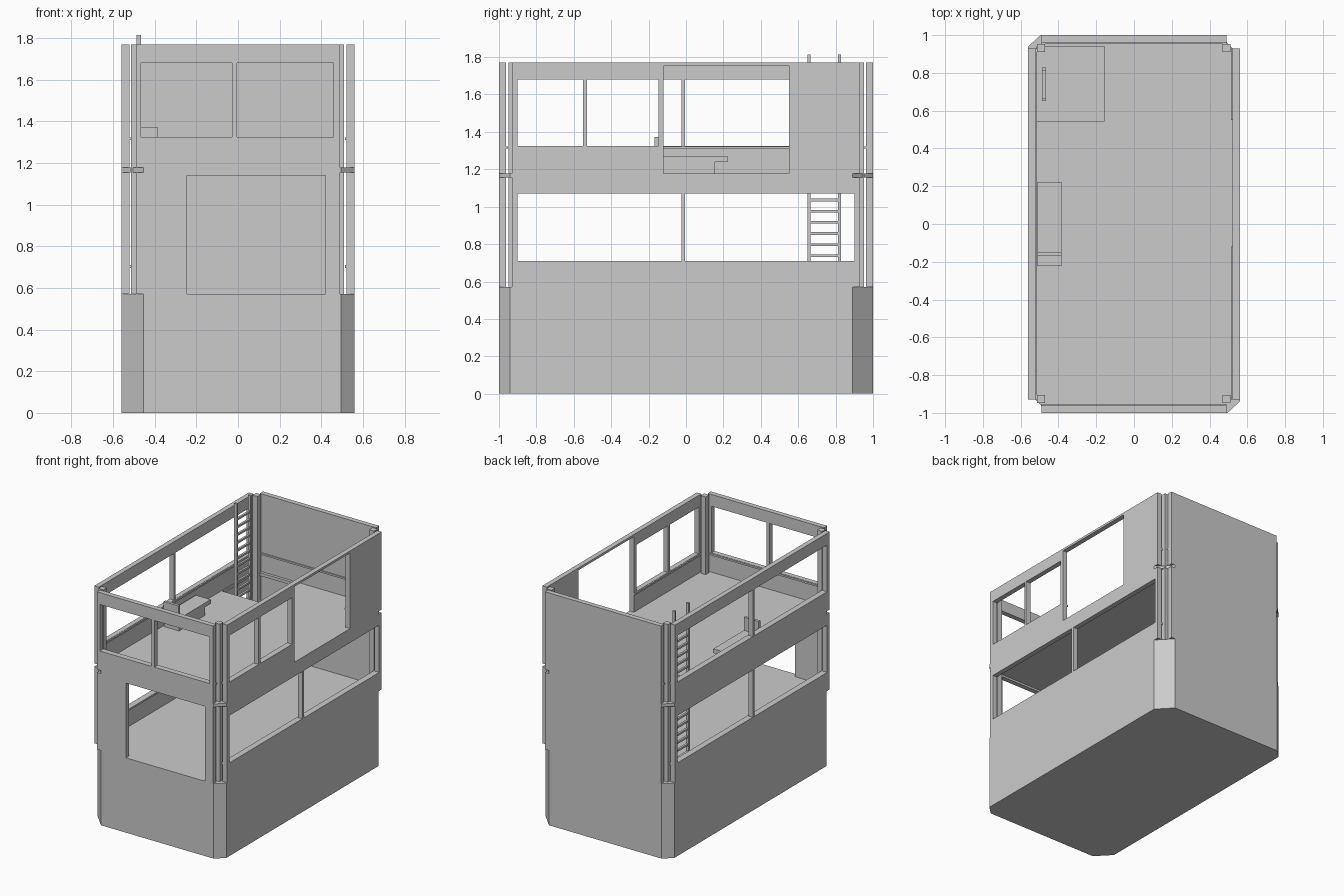
import bpy
import bmesh
from mathutils import Vector

if "Cube" in bpy.data.objects:
    bpy.data.objects.remove(bpy.data.objects["Cube"])

grey = bpy.data.materials.new("plain_grey")
grey.use_nodes = True
grey.diffuse_color = (0.6, 0.6, 0.6, 1)
grey.node_tree.nodes["Principled BSDF"].inputs["Base Color"].default_value = (0.6, 0.6, 0.6, 1)

# Axis along which a plate is thick: (u, v, depth) -> world
MAPS = {"x": lambda u, v, w: Vector((w, u, v)),
        "y": lambda u, v, w: Vector((u, w, v)),
        "z": lambda u, v, w: Vector((u, v, w))}


def rect(u0, u1, v0, v1):
    return [(u0, v0), (u1, v0), (u1, v1), (u0, v1)]


def notched(u0, u1, v0, v1, a, b, top):
    """Rectangle with a doorway cut up from its lower edge."""
    return [(u0, v0), (a, v0), (a, top), (b, top), (b, v0),
            (u1, v0), (u1, v1), (u0, v1)]


def plate(name, axis, outline, near, far, holes=()):
    """Flat outline with holes, extruded along an axis."""
    to_world = MAPS[axis]
    bm = bmesh.new()
    edges = []
    for loop in [outline, *holes]:
        verts = [bm.verts.new(to_world(u, v, near)) for u, v in loop]
        edges += [bm.edges.new((a, b)) for a, b in zip(verts, verts[1:] + verts[:1])]
    bmesh.ops.triangle_fill(bm, edges=edges, use_beauty=True)
    extruded = bmesh.ops.extrude_face_region(bm, geom=bm.faces[:])["geom"]
    moved = [g for g in extruded if isinstance(g, bmesh.types.BMVert)]
    bmesh.ops.translate(bm, verts=moved, vec=to_world(0, 0, far - near))
    bmesh.ops.recalc_face_normals(bm, faces=bm.faces[:])
    mesh = bpy.data.meshes.new(name)
    bm.to_mesh(mesh)
    bm.free()
    mesh.materials.append(grey)
    obj = bpy.data.objects.new(name, mesh)
    bpy.context.scene.collection.objects.link(obj)
    return obj


def box(name, x, y, z):
    return plate(name, "z", rect(*x, *y), *z)


# Main levels and extents
HX, HY = 0.56, 1.0            # outer half sizes
SX, SY = 0.49, 0.93           # half widths of end and side walls
T = 0.038                     # wall thickness
BASE, SLAB0, SLAB1, TOP = 0.57, 1.155, 1.178, 1.77
LOW = (0.71, 1.07)            # lower window heights
UP = (1.325, 1.68)            # upper window heights

# Footprint: two wide and two narrow corner cuts, alternating
half = [(-0.455, -HY), (0.495, -HY), (HX, -0.94), (HX, 0.89)]
footprint = half + [(-u, -v) for u, v in half]

plate("base_block", "z", footprint, 0, BASE)
plate("upper_floor", "z", footprint, SLAB0, SLAB1,
      [rect(-0.515, -0.155, 0.545, 0.94)])

# Side walls
low_windows = [rect(-0.9, -0.025, *LOW), rect(-0.005, 0.9, *LOW)]
for side, s in (("right", -1), ("left", 1)):
    plate(side + "_lower_wall", "x", rect(-SY, SY, BASE, SLAB0),
          s * (HX - T), s * HX, low_windows)
plate("right_upper_wall", "x", rect(-SY, SY, SLAB1, TOP), -HX + T, -HX,
      [rect(-0.9, -0.025, *UP), rect(-0.005, 0.9, *UP)])
plate("left_upper_wall", "x", notched(-SY, SY, SLAB1, TOP, -0.12, 0.55, 1.753),
      HX - T, HX, [rect(-0.9, -0.55, *UP), rect(-0.53, -0.147, *UP)])

# End walls
plate("front_lower_wall", "y", notched(-SX, SX, BASE, SLAB0, -0.245, 0.42, 1.14),
      -HY + T, -HY)
plate("front_upper_wall", "y", rect(-SX, SX, SLAB1, TOP), -HY + T, -HY,
      [rect(-0.465, -0.03, *UP), rect(-0.005, 0.46, *UP)])
plate("back_lower_wall", "y", rect(-SX, SX, BASE, SLAB0), HY - T, HY)
plate("back_upper_wall", "y", rect(-SX, SX, SLAB1, TOP), HY - T, HY)

# Corner posts
for sx, x in (("right", -0.493), ("left", 0.489)):
    for sy, y in (("front", -0.927), ("back", 0.931)):
        box(f"{sy}_{sx}_post", (x - 0.021, x + 0.021),
            (y - 0.021, y + 0.021), (BASE, TOP))

# Thin inner sills
inner, ledge = HX - T, 0.009
for z in (0.697, 1.31):
    box("right_sill", (-inner, -inner + ledge), (-SY, SY), (z, z + 0.013))
box("left_lower_sill", (inner - ledge, inner), (-SY, SY), (0.697, 0.71))
for y0, y1 in ((-SY, -0.12), (0.55, SY)):
    box("left_upper_sill", (inner - ledge, inner), (y0, y1), (1.31, 1.323))
for name, s in (("front", -1), ("back", 1)):
    ys = sorted((s * (HY - T), s * (HY - T - ledge)))
    box(name + "_sill", (-SX, SX), ys, (1.31, 1.323))

# Ladder through the floor hatch
for y in (0.65, 0.813):
    box("ladder_rail", (-0.487, -0.465), (y, y + 0.015), (BASE, 1.815))
for i in range(19):
    z = 0.612 + i * 0.0595
    box("ladder_rung", (-0.484, -0.468), (0.66, 0.818), (z, z + 0.014))

# Bench with a small backrest
bench_x = (-0.51, -0.385)
box("bench_support", bench_x, (-0.16, 0.155), (SLAB1, 1.24))
box("bench_seat", bench_x, (-0.222, 0.222), (1.24, 1.272))
box("bench_backrest", bench_x, (-0.168, -0.147), (1.272, 1.372))
